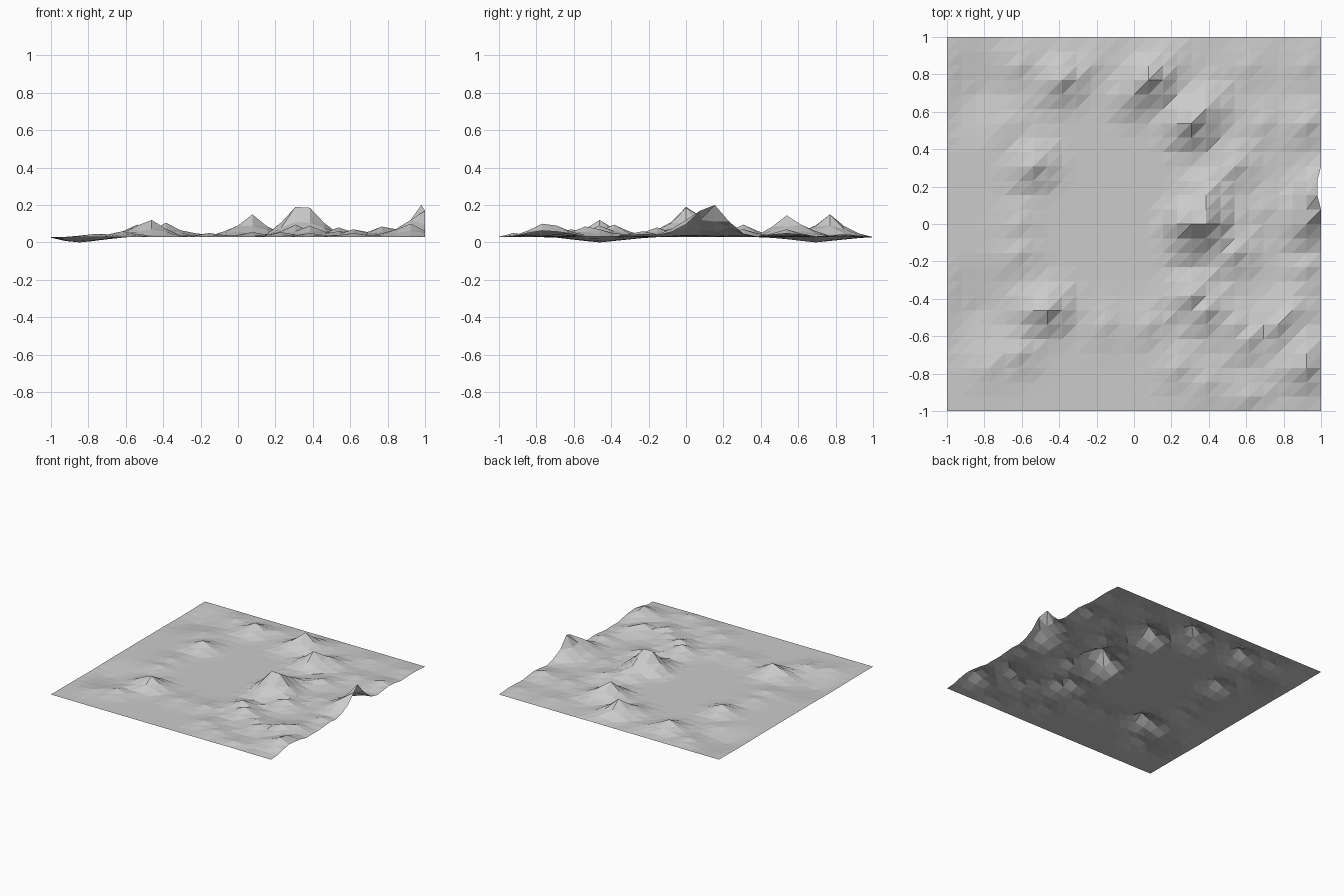
import bpy, bmesh, math

if "Cube" in bpy.data.objects:
    bpy.data.objects.remove(bpy.data.objects["Cube"])

N = 13                 # half the number of grid cells per side
BASE = 0.028           # height of the flat plain

# Main peaks: grid x, grid y, height in hundredths
peaks = [(-6, -6, 12), (-7, -6, 9), (-5, 10, 10.5), (-7, 4, 9.5),
         (1, 10, 15), (0, 9, 9), (2, 11, 7), (4, 7, 14.5), (5, 8, 9.5),
         (4, 0, 19), (5, 0, 18.5), (4, -1, 11), (5, 1, 14), (5, 2, 10),
         (4, -5, 9.5), (5, -6, 9), (12, -10, 10), (12, -9, 9), (11, -10, 7),
         (10, -7, 8.5), (12, 0, 12), (12, 1, 12), (13, 1, 17), (13, 2, 20)]

# Low hillocks
hills = [(-8, 11, 5), (-9, 7, 4.5), (-8, 0, 5), (-8, -2, 5.5), (-8, -9, 6),
         (-10, -10, 4.5), (-3, 11, 5), (-2, -7, 5), (1, -7, 5.5),
         (3, -10, 5.5), (5, -11, 5), (8, -12, 5), (7, -2, 8), (7, 4, 7),
         (6, 3, 6), (9, 7, 5), (12, 7, 7), (12, -3, 6), (11, -6, 7),
         (8, -8, 7), (7, -7, 6), (9, 1, 4.5), (8, 11, 4.5), (12, 11, 4.5)]

# Shallow hollows near the left side
hollows = [(-11, -6), (-11, 9)]


def height(i, j):
    z = 0.0
    for px, py, h in peaks + hills:
        reach = 2.6
        d = math.hypot(i - px, j - py)
        z = max(z, (h / 100 - BASE) * max(0, 1 - d / reach) ** 1.5)
    for px, py in hollows:
        d = math.hypot(i - px, j - py)
        z -= 0.028 * max(0, 1 - d / 3.6)
    if j in (-N, N) or i == -N:   # straight outer borders
        z *= 0.2
    return max(0, BASE + z)


# Terrain sheet, every cell split along the same diagonal
bm = bmesh.new()
grid = {}
for i in range(-N, N + 1):
    for j in range(-N, N + 1):
        x = i / N
        if i == N and j in (2, 3):
            x -= 0.02             # notch in the raised right edge
        grid[i, j] = bm.verts.new((x, j / N, height(i, j)))
for i in range(-N, N):
    for j in range(-N, N):
        a, b = grid[i, j], grid[i + 1, j]
        c, d = grid[i + 1, j + 1], grid[i, j + 1]
        bm.faces.new((a, b, c))
        bm.faces.new((a, c, d))
mesh = bpy.data.meshes.new("terrain")
bm.to_mesh(mesh)
bm.free()
bpy.context.collection.objects.link(bpy.data.objects.new("terrain", mesh))
